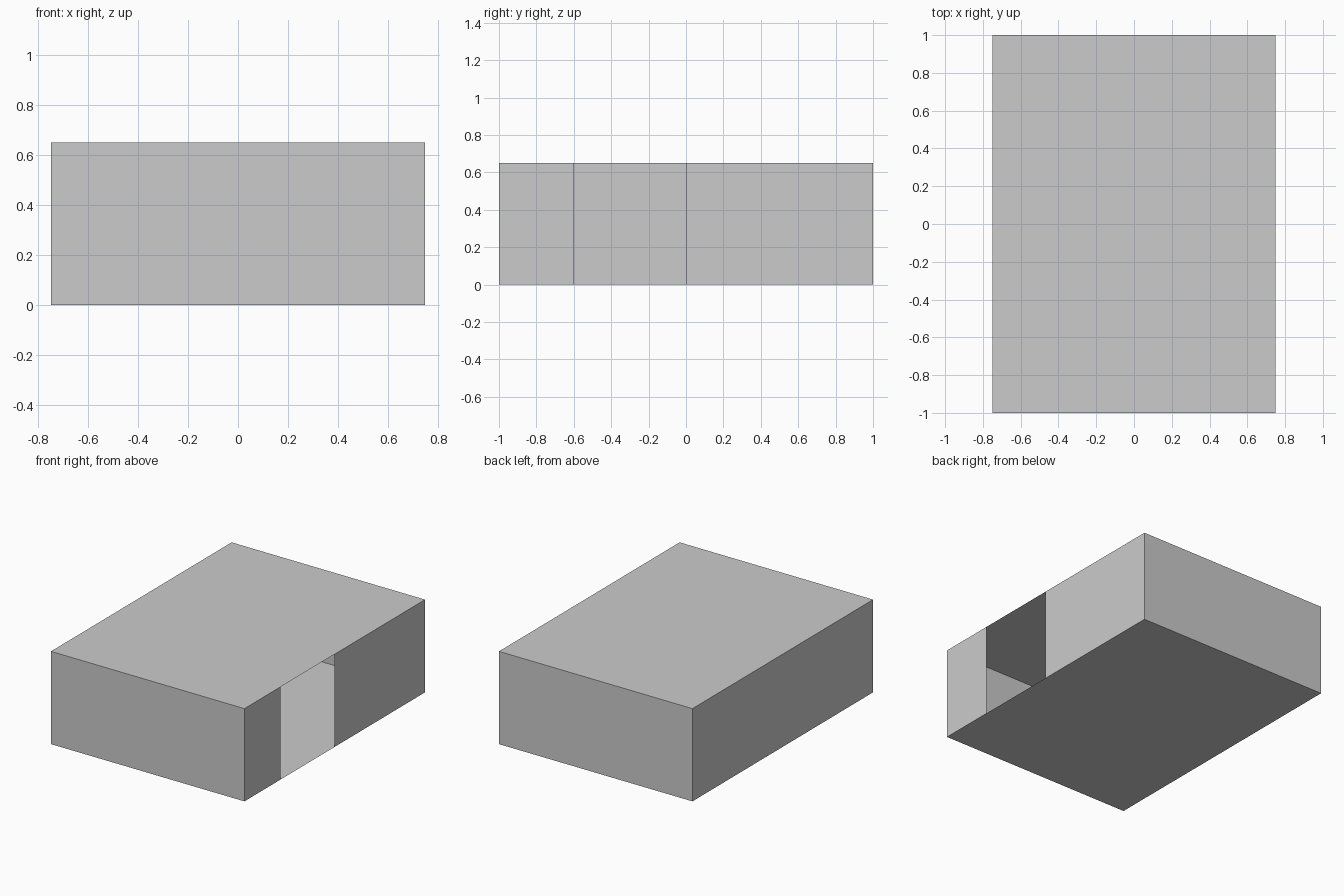
import bpy

if "Cube" in bpy.data.objects:
    bpy.data.objects.remove(bpy.data.objects["Cube"])

W, D, H = 0.75, 1.0, 0.65      # half width, half depth, height
OPEN_Y = (-0.6, 0.0)           # doorway limits on the right side


def panel(name, corner, u, v):
    """Flat single-sheet panel spanned by edge vectors u and v."""
    def at(a, b):
        return [corner[i] + a * u[i] + b * v[i] for i in range(3)]
    mesh = bpy.data.meshes.new(name)
    mesh.from_pydata([at(0, 0), at(1, 0), at(1, 1), at(0, 1)], [], [(0, 1, 2, 3)])
    obj = bpy.data.objects.new(name, mesh)
    bpy.context.collection.objects.link(obj)


up = (0, 0, H)

# Floor and roof
panel("floor", (-W, -D, 0), (0, 2 * D, 0), (2 * W, 0, 0))
panel("roof", (-W, -D, H), (2 * W, 0, 0), (0, 2 * D, 0))

# Closed walls
panel("front_wall", (-W, -D, 0), (2 * W, 0, 0), up)
panel("back_wall", (W, D, 0), (-2 * W, 0, 0), up)
panel("left_wall", (-W, D, 0), (0, -2 * D, 0), up)

# Right wall in two pieces, either side of the full-height opening
for name, y0, y1 in (("right_wall_front", -D, OPEN_Y[0]),
                     ("right_wall_back", OPEN_Y[1], D)):
    panel(name, (W, y0, 0), (0, y1 - y0, 0), up)
